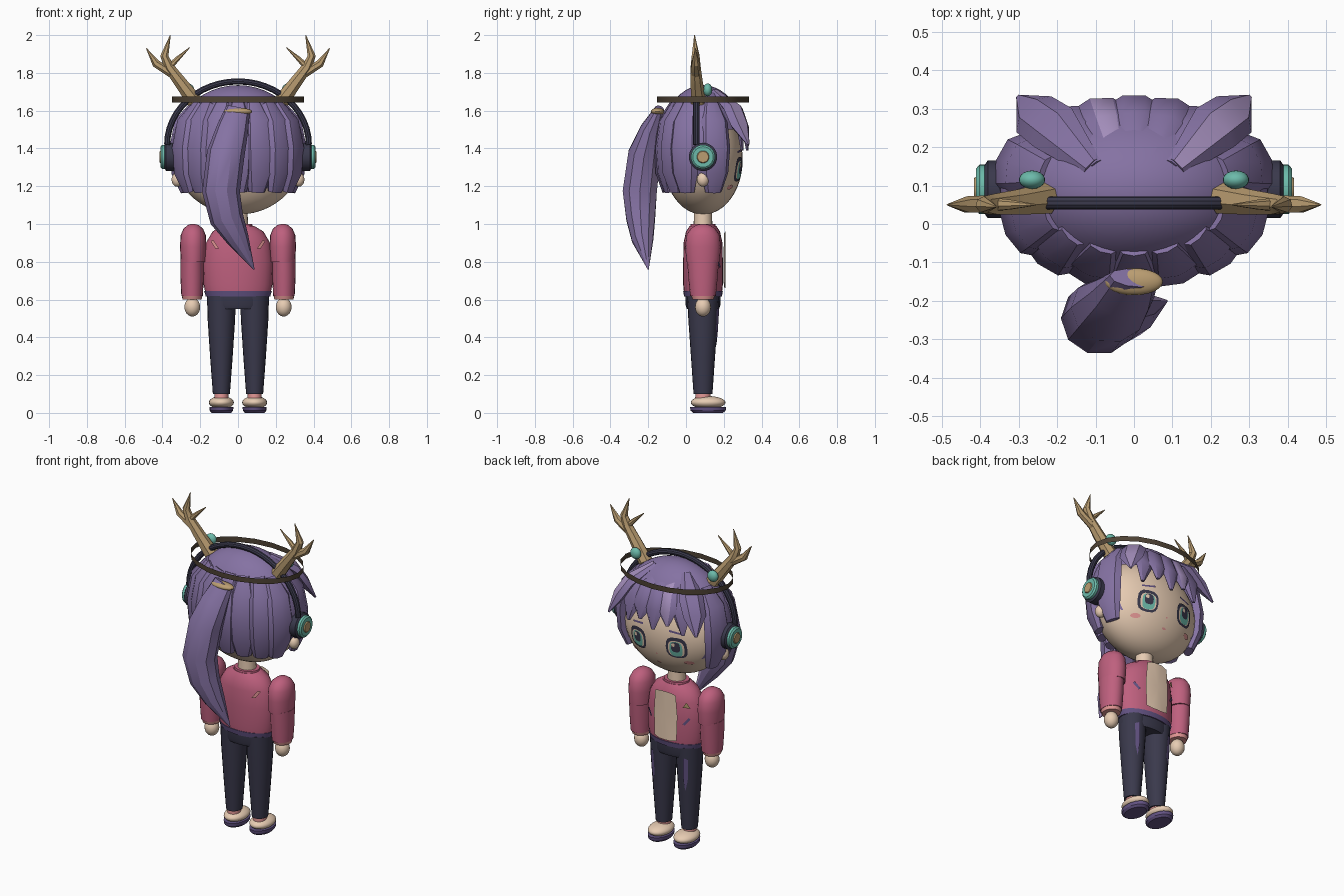
import bpy, bmesh, math
from mathutils import Vector

if "Cube" in bpy.data.objects:
    bpy.data.objects.remove(bpy.data.objects["Cube"])


def material(name, *rgb):
    m = bpy.data.materials.new(name)
    m.use_nodes = True
    col = [((c / 255 + 0.055) / 1.055) ** 2.4 for c in rgb] + [1]
    m.diffuse_color = col
    m.node_tree.nodes["Principled BSDF"].inputs["Base Color"].default_value = col
    return m


HAIR = material("hair purple", 133, 114, 163)
LIGHT = material("light purple", 166, 144, 190)
SKIN = material("skin", 238, 210, 184)
PINK = material("jacket pink", 190, 96, 126)
NAVY = material("navy", 58, 57, 76)
TEAL = material("teal", 108, 186, 170)
GOLD = material("antler tan", 186, 157, 113)
BROWN = material("dark brown", 78, 66, 52)
MUTED = material("muted purple", 98, 82, 130)
ROSE = material("pale rose", 226, 150, 148)
X, Y = Vector((1, 0, 0)), Vector((0, 1, 0))
CY = 0.09  # depth of the body axis


def finish(bm, name, *mats):
    bmesh.ops.recalc_face_normals(bm, faces=bm.faces)
    me = bpy.data.meshes.new(name)
    bm.to_mesh(me)
    bm.free()
    for m in mats:
        me.materials.append(m)
    ob = bpy.data.objects.new(name, me)
    bpy.context.collection.objects.link(ob)
    return ob


def loft(name, sections, mat, side=X, sides=20, stripe=()):
    """Skin elliptical rings (x, y, z, ra, rb); ra runs along the side axis."""
    bm = bmesh.new()
    pts = [Vector(s[:3]) for s in sections]
    rings = []
    for i, s in enumerate(sections):
        t = (pts[min(i + 1, len(pts) - 1)] - pts[max(i - 1, 0)]).normalized()
        a = (side - t * side.dot(t)).normalized()
        b = t.cross(a)
        rings.append([bm.verts.new(pts[i] + a * s[3] * math.cos(w) + b * s[4] * math.sin(w))
                      for w in (math.tau * k / sides for k in range(sides))])
    for lo, hi in zip(rings, rings[1:]):
        for k in range(sides):
            j = (k + 1) % sides
            bm.faces.new((lo[k], lo[j], hi[j], hi[k])).material_index = int(k in stripe)
    bm.faces.new(rings[0])
    bm.faces.new(rings[-1])
    return finish(bm, name, mat, LIGHT)


def column(name, x, rows, mat, sides=20):
    """Upright loft from rows of (z, rx, ry)."""
    return loft(name, [(x, CY, z, rx, ry) for z, rx, ry in rows], mat, sides=sides)


def ball(name, loc, radii, mat, seg=24):
    bm = bmesh.new()
    bmesh.ops.create_uvsphere(bm, u_segments=seg, v_segments=seg * 2 // 3, radius=1)
    bmesh.ops.scale(bm, vec=radii, verts=bm.verts)
    bmesh.ops.translate(bm, vec=loc, verts=bm.verts)
    return finish(bm, name, mat)


def decal(name, outline, surface, lift, mat):
    """Thin fan of (x, z) points laid on a curved surface."""
    bm = bmesh.new()
    n = len(outline)
    mid = (sum(p[0] for p in outline) / n, sum(p[1] for p in outline) / n)
    v = [bm.verts.new((x, surface(x, z) + lift, z)) for x, z in [mid] + outline]
    for k in range(n):
        bm.faces.new((v[0], v[k + 1], v[(k + 1) % n + 1]))
    return finish(bm, name, mat)


def oval(x, z, rx, rz, power=1.0, n=16):
    def c(v):
        return math.copysign(abs(v) ** power, v)
    return [(x + rx * c(math.cos(math.tau * k / n)), z + rz * c(math.sin(math.tau * k / n)))
            for k in range(n)]


def face_y(x, z):
    return CY + 0.21 * math.sqrt(1 - (x / 0.33) ** 2 - ((z - 1.34) / 0.29) ** 2)


def chest_y(x, z):
    return CY + 0.105 * math.sqrt(1 - (x / 0.185) ** 2)


def back_y(x, z):
    return 2 * CY - chest_y(x, z)


# Head and hair cap, opened at the neck and the face
ball("head", (0, CY, 1.34), (0.33, 0.21, 0.29), SKIN, 36)
cap = ball("hair_cap", (0, CY, 1.40), (0.35, 0.235, 0.335), HAIR, 36)
bm = bmesh.new()
bm.from_mesh(cap.data)
for co, no in (((0, 0, 1.17), (0, 0, 1)), ((0, 0, 1.5), (0, 0, 1)), ((0, 0.2, 0), (0, 1, 0))):
    bmesh.ops.bisect_plane(bm, geom=bm.verts[:] + bm.edges[:] + bm.faces[:], plane_co=co, plane_no=no)
gone = [f for f in bm.faces for c in [f.calc_center_median()]
        if c.z < 1.17 or (c.y > 0.2 and c.z < 1.5)]
bmesh.ops.delete(bm, geom=gone, context="FACES")
bm.to_mesh(cap.data)
bm.free()

# Hanging locks around the sides and back
LOCK = [(0.72, 1.64, 0.04, 0.02), (0.93, 1.54, 0.075, 0.04), (1.0, 1.4, 0.085, 0.045),
        (0.98, 1.27, 0.075, 0.04), (0.88, 1.17, 0.045, 0.025)]
for n, deg in enumerate((17, 163, 207, 228, 250, 270, 290, 312, 333)):
    a = math.radians(deg)
    out = Vector((math.cos(a) * 0.33, math.sin(a) * 0.215, 0))
    loft(f"hair_lock_{n}", [(out.x * m, CY + out.y * m, z, w, d) for m, z, w, d in LOCK],
         HAIR, side=Vector((-math.sin(a), math.cos(a), 0)), sides=8,
         stripe=(5,) if deg in (250, 290) else ())

# Fringe
for n in range(5):
    x = (n - 2) * 0.085
    y = CY + 0.235 * math.sqrt(1 - (x / 0.36) ** 2)
    loft(f"fringe_lock_{n}", [(x * 0.5, 0.16, 1.70, 0.03, 0.01), (x * 0.85, y - 0.05, 1.61, 0.055, 0.02),
                              (x, y - 0.01, 1.51, 0.06, 0.022), (x * 1.1, y, 1.39 + 0.04 * (n % 2), 0.012, 0.008)],
         HAIR, sides=6, stripe=(4,) if n == 1 else ())

# Ponytail and its band
loft("ponytail", [(0, -0.14, 1.61, 0.065, 0.025), (-0.03, -0.185, 1.5, 0.085, 0.06),
                  (-0.065, -0.22, 1.37, 0.1, 0.09), (-0.09, -0.245, 1.17, 0.1, 0.095),
                  (-0.06, -0.24, 1.03, 0.09, 0.08), (0, -0.23, 0.92, 0.06, 0.06),
                  (0.085, -0.2, 0.76, 0.003, 0.003)], HAIR, sides=10, stripe=(8,))
ball("ponytail_band", (0, -0.15, 1.595), (0.075, 0.035, 0.02), GOLD)

# Floating ring: a thin upright band
bm = bmesh.new()
rim = [[bm.verts.new((0.35 * math.cos(math.tau * k / 20), CY + 0.243 * math.sin(math.tau * k / 20), z))
        for k in range(20)] for z in (1.643, 1.675)]
for k in range(20):
    j = (k + 1) % 20
    bm.faces.new((rim[0][k], rim[0][j], rim[1][j], rim[1][k]))
finish(bm, "head_ring", BROWN)

# Headphone band
loft("headphone_band", [(0.375 * math.cos(t), 0.055, 1.42 + 0.335 * math.sin(t), 0.017, 0.017)
                        for t in (math.pi * k / 24 for k in range(25))], NAVY, side=Y, sides=10)

# Neck, jacket and hips
column("neck", 0, [(0.95, 0.055, 0.05), (1.08, 0.05, 0.048)], SKIN)
column("jacket", 0, [(0.63, 0.172, 0.1), (0.68, 0.182, 0.105), (0.8, 0.185, 0.105), (0.9, 0.17, 0.103),
                     (0.96, 0.135, 0.09), (0.99, 0.085, 0.07)], PINK, 28)
column("collar", 0, [(0.975, 0.08, 0.07), (1.0, 0.075, 0.065), (1.0, 0.056, 0.05)], PINK)
column("jacket_hem", 0, [(0.615, 0.17, 0.1), (0.645, 0.179, 0.105)], MUTED, 28)
column("hips", 0, [(0.55, 0.15, 0.085), (0.57, 0.163, 0.092), (0.63, 0.165, 0.094)], NAVY, 28)
decal("shirt_panel", [(-0.075, 0.67), (-0.04, 0.66), (0, 0.66), (0.04, 0.66), (0.075, 0.67), (0.08, 0.82),
                      (0.07, 0.95), (0.03, 0.96), (0, 0.96), (-0.03, 0.96), (-0.07, 0.95), (-0.08, 0.82)],
      chest_y, 0.014, SKIN)
decal("chest_badge", [(-0.145, 0.875), (-0.105, 0.875), (-0.125, 0.91)], chest_y, 0.008, GOLD)
decal("mouth", oval(0, 1.165, 0.014, 0.006), face_y, 0.004, ROSE)
decal("nose", oval(0, 1.225, 0.006, 0.005), face_y, 0.004, ROSE)

for s, tag in ((1, "left"), (-1, "right")):
    # Flared front lock
    loft(f"{tag}_flared_lock", [(s * 0.11, 0.15, 1.70, 0.03, 0.015), (s * 0.21, 0.25, 1.61, 0.07, 0.03),
                                (s * 0.26, 0.285, 1.52, 0.065, 0.03), (s * 0.3, 0.33, 1.42, 0.008, 0.006)],
         HAIR, side=Vector((1, -s, 0)), sides=6, stripe=(4,) if s > 0 else ())
    # Antler: stem and two tines
    for part, path in (("stem", [(0.23, 0.065, 1.65, 0.042), (0.305, 0.055, 1.75, 0.034),
                                 (0.365, 0.05, 1.83, 0.028), (0.39, 0.05, 1.89, 0.022), (0.358, 0.045, 2.0, 0.002)]),
                       ("outer_tine", [(0.34, 0.052, 1.79, 0.024), (0.435, 0.05, 1.85, 0.022), (0.485, 0.05, 1.93, 0.002)]),
                       ("inner_tine", [(0.365, 0.05, 1.83, 0.018), (0.32, 0.05, 1.875, 0.013), (0.255, 0.05, 1.935, 0.002)])):
        loft(f"{tag}_antler_{part}", [(s * x, y, z, r, r) for x, y, z, r in path], GOLD, side=Y, sides=7)
    ball(f"{tag}_antler_gem", (s * 0.265, 0.115, 1.71), (0.034, 0.024, 0.034), TEAL, 18)

    # Headphone cup in three steps
    for part, x0, x1, r, mat in (("pad", 0.325, 0.388, 0.075, NAVY), ("shell", 0.386, 0.41, 0.064, TEAL),
                                 ("cap", 0.408, 0.416, 0.034, GOLD)):
        loft(f"{tag}_cup_{part}", [(s * x0, CY, 1.355, r, r), (s * (x1 - 0.008), CY, 1.355, r, r),
                                   (s * x1, CY, 1.355, r * 0.85, r * 0.85)], mat, side=Y, sides=24)
    ball(f"{tag}_ear", (s * 0.322, CY, 1.235), (0.03, 0.032, 0.038), SKIN, 18)

    # Face details
    ex = s * 0.13
    for n, (dx, dz, rx, rz, mat) in enumerate(((0, 0, 0.062, 0.066, NAVY), (0, -0.004, 0.048, 0.05, SKIN),
                                               (0, -0.006, 0.038, 0.048, TEAL), (0, 0.008, 0.026, 0.032, NAVY),
                                               (0.012, 0.022, 0.01, 0.011, SKIN))):
        decal(f"{tag}_eye_layer_{n}", oval(ex + dx, 1.29 + dz, rx, rz, 0.7), face_y, 0.004 + 0.002 * n, mat)
    decal(f"{tag}_brow", [(s * 0.09, 1.385), (s * 0.17, 1.375), (s * 0.17, 1.385), (s * 0.09, 1.397)],
          face_y, 0.005, MUTED)
    decal(f"{tag}_cheek", oval(s * 0.185, 1.195, 0.026, 0.013), face_y, 0.005, ROSE)

    # Sleeve, cuff and hand
    ax = s * 0.237
    column(f"{tag}_upper_sleeve", ax, [(0.8, 0.066, 0.088), (0.88, 0.07, 0.094), (0.94, 0.067, 0.088),
                                       (0.975, 0.052, 0.066), (0.995, 0.028, 0.035), (1.0, 0.008, 0.01)], PINK)
    column(f"{tag}_lower_sleeve", s * 0.243, [(0.62, 0.057, 0.068), (0.72, 0.062, 0.078), (0.81, 0.062, 0.084)], PINK)
    column(f"{tag}_cuff", s * 0.243, [(0.6, 0.05, 0.056), (0.63, 0.057, 0.066)], ROSE)
    ball(f"{tag}_hand", (s * 0.242, CY, 0.56), (0.042, 0.042, 0.05), SKIN, 18)

    # Jacket markings, front slash and back slash
    decal(f"{tag}_chest_slash", [(s * 0.105, 0.775), (s * 0.115, 0.765), (s * 0.145, 0.805), (s * 0.135, 0.815)],
          chest_y, 0.007, MUTED)
    decal(f"{tag}_back_slash", [(s * 0.1, 0.87), (s * 0.12, 0.87), (s * 0.145, 0.91), (s * 0.13, 0.915)],
          back_y, -0.01, ROSE)

    # Trouser leg with a pale streak, ankle and shoe
    lx = s * 0.088
    column(f"{tag}_leg", lx, [(0.1, 0.045, 0.05), (0.3, 0.06, 0.064), (0.5, 0.073, 0.078), (0.62, 0.076, 0.084)], NAVY)
    decal(f"{tag}_leg_streak", [(lx + s * 0.015, 0.56), (lx + s * 0.04, 0.55), (lx + s * 0.035, 0.42),
                                (lx + s * 0.02, 0.35), (lx + s * 0.01, 0.43)],
          lambda x, z: CY + (0.042 + 0.072 * z) * math.sqrt(1 - ((x - lx) / 0.07) ** 2), 0.006, MUTED)
    column(f"{tag}_ankle", lx, [(0.06, 0.038, 0.042), (0.11, 0.036, 0.04)], ROSE)
    ball(f"{tag}_shoe", (lx, 0.117, 0.055), (0.066, 0.092, 0.034), SKIN)
    loft(f"{tag}_sole", [(lx, 0.117, z, r, r * 1.5) for z, r in ((0, 0.052), (0.012, 0.062), (0.032, 0.064))], MUTED)

# Smooth the rounded parts while keeping the facets of the hair
for ob in bpy.context.scene.objects:
    if ob.type == "MESH":
        ob.select_set(True)
        bpy.context.view_layer.objects.active = ob
bpy.ops.object.shade_smooth_by_angle(angle=math.radians(32))
